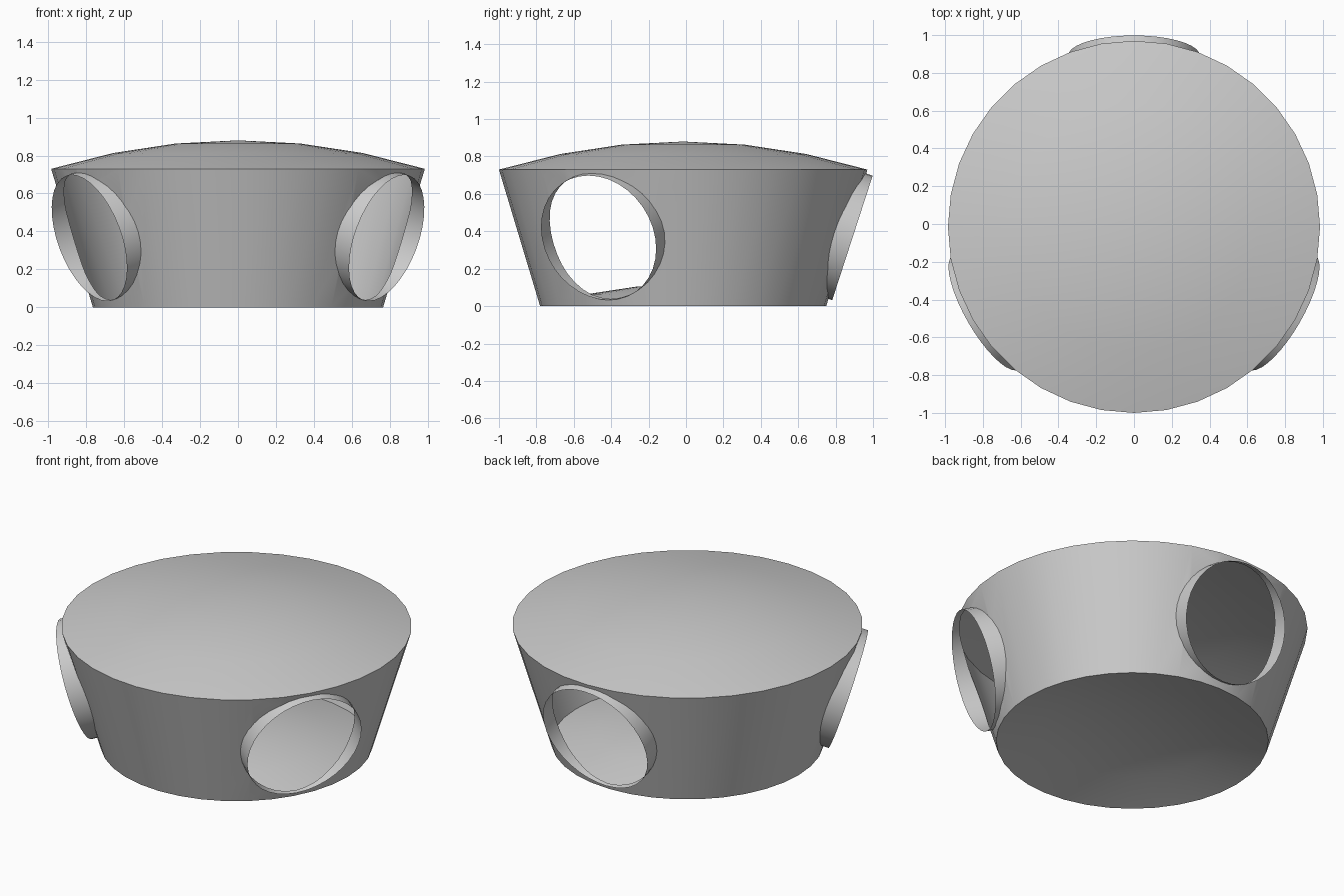
import bpy, bmesh, math
from mathutils import Vector, Matrix
from mathutils.bvhtree import BVHTree

if "Cube" in bpy.data.objects:
    bpy.data.objects.remove(bpy.data.objects["Cube"])

SIDES = 36
CY = -0.015                       # body axis sits slightly forward of centre
R_TOP, R_BOT, H, RISE = 0.985, 0.765, 0.73, 0.15
HOLE_R, HOLE_DIST, HOLE_Z, TILT = 0.35, 0.905, 0.365, math.radians(18)

grey = bpy.data.materials.new("plain grey")
grey.diffuse_color = (0.6, 0.6, 0.6, 1)
grey.use_nodes = True
grey.node_tree.nodes["Principled BSDF"].inputs["Base Color"].default_value = grey.diffuse_color


def add_object(name, bm):
    mesh = bpy.data.meshes.new(name)
    bm.to_mesh(mesh)
    bm.free()
    mesh.materials.append(grey)
    ob = bpy.data.objects.new(name, mesh)
    bpy.context.collection.objects.link(ob)
    return ob


def smooth(ob):
    bpy.ops.object.select_all(action='DESELECT')
    ob.select_set(True)
    bpy.context.view_layer.objects.active = ob
    bpy.ops.object.shade_smooth_by_angle(angle=math.radians(30))


# Body: lathe of a domed floor, a flaring wall and a domed lid
def dome(r, z, rise):
    return [(r * k / 3, z + rise * (1 - (k / 3) ** 2)) for k in range(4)]


profile = dome(R_BOT, 0, RISE * R_BOT / R_TOP) + dome(R_TOP, H, RISE)[::-1]
bm = bmesh.new()
rings = []
for r, z in profile:
    n = SIDES if r > 0 else 1
    rings.append([bm.verts.new((r * math.cos(2 * math.pi * i / SIDES),
                                CY + r * math.sin(2 * math.pi * i / SIDES), z))
                  for i in range(n)])
for a, b in zip(rings, rings[1:]):
    for i in range(SIDES):
        j = (i + 1) % SIDES
        quad = [a[i % len(a)], a[j % len(a)], b[j % len(b)], b[i % len(b)]]
        bm.faces.new(list(dict.fromkeys(quad)))
bmesh.ops.recalc_face_normals(bm, faces=bm.faces)
solid = BVHTree.FromBMesh(bm)
body = add_object("body_shell", bm)


# Port frames: local z points out of the wall, local x runs around it
def port_matrix(angle):
    c, s = math.cos(angle), math.sin(angle)
    out = Vector((c * math.cos(TILT), s * math.cos(TILT), -math.sin(TILT)))
    side = Vector((-s, c, 0))
    up = out.cross(side)
    m = Matrix((side, up, out)).transposed().to_4x4()
    m.translation = (HOLE_DIST * c, CY + HOLE_DIST * s, HOLE_Z)
    return m


cutters = []
for k, deg in enumerate((90, 210, 330)):
    m = port_matrix(math.radians(deg))
    out = m.to_3x3() @ Vector((0, 0, 1))
    circle = [Vector((HOLE_R * math.cos(2 * math.pi * i / SIDES),
                      HOLE_R * math.sin(2 * math.pi * i / SIDES), 0)) for i in range(SIDES)]

    # Port collar: open tube from the rim back to the wall
    bm = bmesh.new()
    rim = [m @ p for p in circle]
    foot = []
    for p in rim:
        hit = solid.ray_cast(p + out * 0.1, -out)[0]
        foot.append(hit if hit else p - out * 0.1)
    rv = [bm.verts.new(p) for p in rim]
    fv = [bm.verts.new(p) for p in foot]
    for i in range(SIDES):
        j = (i + 1) % SIDES
        bm.faces.new((fv[i], fv[j], rv[j], rv[i]))
    smooth(add_object(f"port_collar_{k + 1}", bm))

    # Cutter that opens the wall behind the collar
    bm = bmesh.new()
    lo = [bm.verts.new(m @ (p - Vector((0, 0, 0.25)))) for p in circle]
    hi = [bm.verts.new(m @ (p + Vector((0, 0, 0.1)))) for p in circle]
    bm.faces.new(lo)
    bm.faces.new(hi)
    for i in range(SIDES):
        j = (i + 1) % SIDES
        bm.faces.new((lo[i], lo[j], hi[j], hi[i]))
    bmesh.ops.recalc_face_normals(bm, faces=bm.faces)
    cutter = add_object(f"port_cutter_{k + 1}", bm)
    cutter.hide_render = True
    cutters.append(cutter)
    mod = body.modifiers.new(f"port_{k + 1}", 'BOOLEAN')
    mod.operation, mod.solver, mod.object = 'DIFFERENCE', 'EXACT', cutter

# Apply the cuts, then drop the pocket faces so the body is a hollow shell
dg = bpy.context.evaluated_depsgraph_get()
cut = bpy.data.meshes.new_from_object(body.evaluated_get(dg))
body.modifiers.clear()
body.data = cut
for c in cutters:
    bpy.data.objects.remove(c)
bm = bmesh.new()
bm.from_mesh(cut)
pocket = [f for f in bm.faces
          if solid.find_nearest(f.calc_center_median())[3] > 0.008]
bmesh.ops.delete(bm, geom=pocket, context='FACES')
bm.to_mesh(cut)
bm.free()
cut.materials.clear()
cut.materials.append(grey)
smooth(body)
